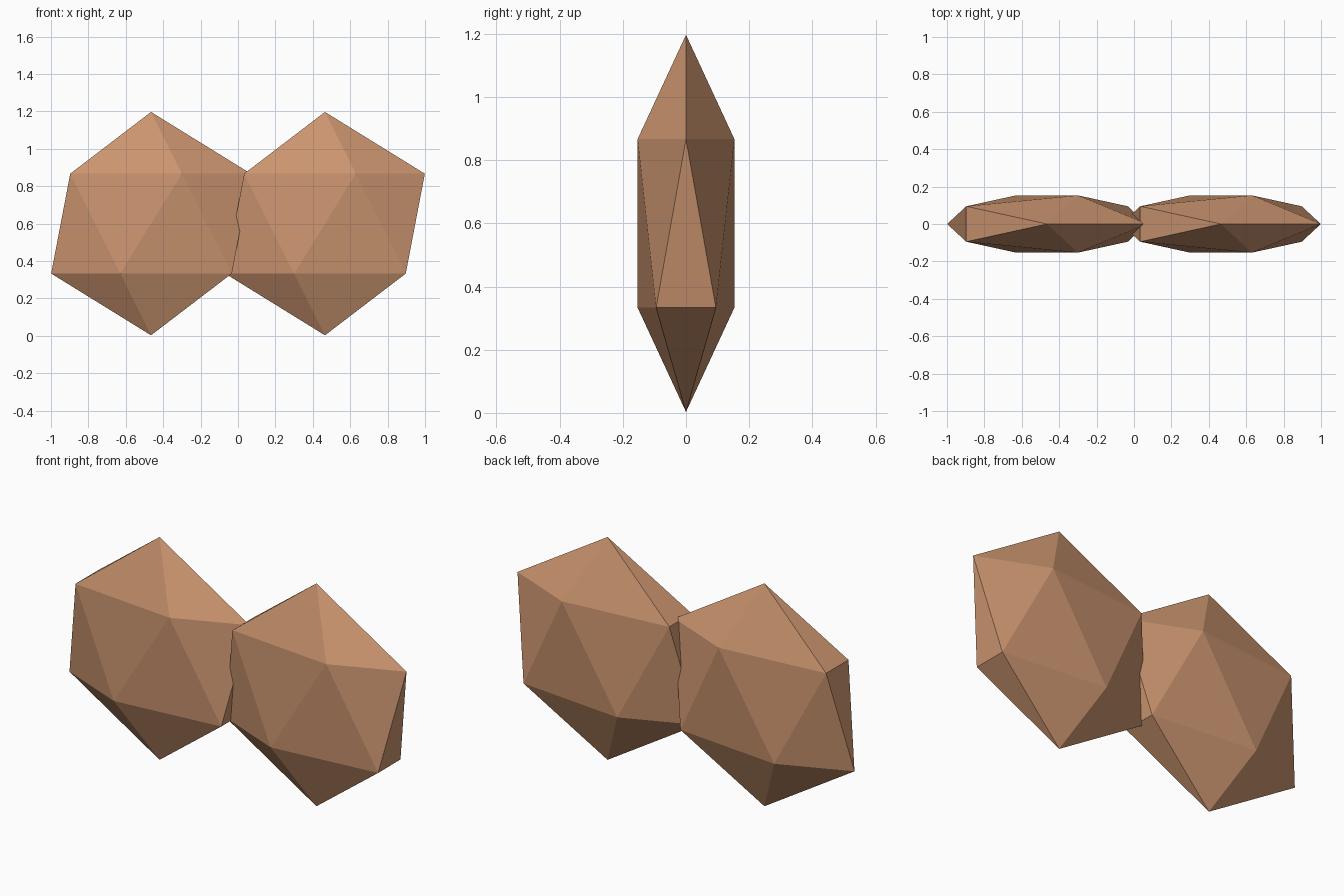
import bpy

if "Cube" in bpy.data.objects:
    bpy.data.objects.remove(bpy.data.objects["Cube"])

# Shared warm tan material
mat = bpy.data.materials.new("tan")
mat.diffuse_color = (0.60, 0.30, 0.16, 1)
mat.use_nodes = True
mat.node_tree.nodes["Principled BSDF"].inputs["Base Color"].default_value = mat.diffuse_color


def lobe(name, x):
    """Flattened icosahedron with flat faces."""
    bpy.ops.mesh.primitive_ico_sphere_add(subdivisions=1, radius=1, location=(x, 0, 0.6))
    ob = bpy.context.object
    ob.name = name
    ob.scale = (0.597, 0.18, 0.597)
    bpy.ops.object.transform_apply(location=False, rotation=False, scale=True)
    ob.data.materials.append(mat)


# Two matching lobes that overlap slightly at the centre
lobe("left_lobe", -0.465)
lobe("right_lobe", 0.465)
